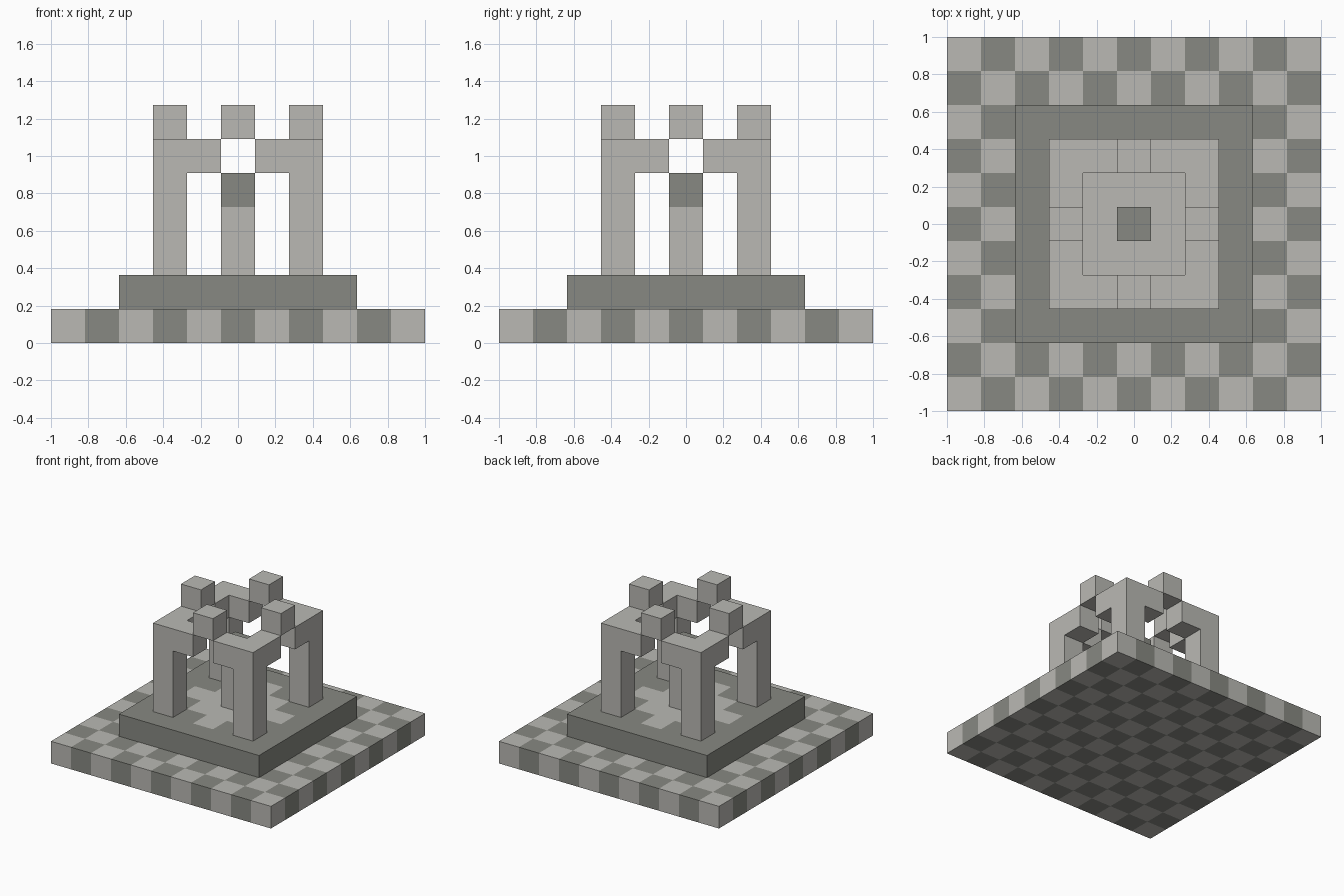
import bpy
import bmesh
from mathutils import Vector

if "Cube" in bpy.data.objects:
    bpy.data.objects.remove(bpy.data.objects["Cube"], do_unlink=True)

U = 2 / 11  # one block


def material(name, color):
    mat = bpy.data.materials.new(name)
    mat.use_nodes = True
    mat.diffuse_color = color
    mat.node_tree.nodes["Principled BSDF"].inputs["Base Color"].default_value = color
    return mat


LIGHT, DARK = 0, 1
MATERIALS = [material("light stone", (0.49, 0.485, 0.455, 1)),
             material("dark stone", (0.245, 0.25, 0.223, 1))]


def extrude(bm, faces, height, keep=False):
    """Extrude faces along z and return the new end faces."""
    out = bmesh.ops.extrude_face_region(bm, geom=faces, use_keep_orig=keep)["geom"]
    verts = [g for g in out if isinstance(g, bmesh.types.BMVert)]
    bmesh.ops.translate(bm, verts=verts, vec=(0, 0, height))
    return [g for g in out if isinstance(g, bmesh.types.BMFace)]


def grid(bm, cells, center):
    """Flat square of cells by cells blocks, measured in blocks."""
    bmesh.ops.create_grid(bm, x_segments=cells, y_segments=cells, size=cells / 2)
    bmesh.ops.translate(bm, verts=bm.verts, vec=center)


def finish(bm, name, rule):
    """Colour each face by the block behind it, then scale to size."""
    bmesh.ops.recalc_face_normals(bm, faces=bm.faces)
    for face in bm.faces:
        face.normal_update()
        block = face.calc_center_median() - face.normal * 0.5
        face.material_index = rule(block, face.normal)
    bmesh.ops.scale(bm, verts=bm.verts, vec=Vector((U, U, U)))
    mesh = bpy.data.meshes.new(name)
    bm.to_mesh(mesh)
    bm.free()
    for mat in MATERIALS:
        mesh.materials.append(mat)
    obj = bpy.data.objects.new(name, mesh)
    bpy.context.collection.objects.link(obj)
    return obj


def stack(name, cells, center, layers, rule):
    """Solid block stack on a square footprint."""
    bm = bmesh.new()
    grid(bm, cells, center)
    top = extrude(bm, bm.faces[:], 1, keep=True)
    for _ in range(layers - 1):
        top = extrude(bm, top, 1)
    return finish(bm, name, rule)


def checker(block, normal):
    return (round(block.x) + round(block.y)) % 2


def floor_pattern(block, normal):
    # Light inner square with one extra block in the middle of each side
    x, y = abs(round(block.x)), abs(round(block.y))
    inside = max(x, y) <= 1 or (max(x, y) == 2 and min(x, y) == 0)
    return LIGHT if normal.z > 0.5 and inside else DARK


def plain(block, normal):
    return LIGHT


# Checkered base, plinth and central pillar with dark top
stack("checkered_base", 11, (0, 0, 0), 1, checker)
stack("plinth", 7, (0, 0, 1), 1, floor_pattern)
stack("central_pillar", 1, (0, 0, 2), 3,
      lambda block, normal: DARK if block.z > 4 else LIGHT)

# Corner posts with L-shaped caps, mirrored to all four corners
bm = bmesh.new()
grid(bm, 2, (2 - 0.5, 2 - 0.5, 5))
inner = min(bm.faces, key=lambda f: sum(f.calc_center_median()))
bmesh.ops.delete(bm, geom=[inner], context="FACES")
extrude(bm, bm.faces[:], 1, keep=True)
bm.normal_update()
corner = max((f for f in bm.faces if f.calc_center_median().z < 5.1),
             key=lambda f: sum(f.calc_center_median()))
extrude(bm, [corner], -3)
posts = finish(bm, "corner_posts", plain)
mirror = posts.modifiers.new("four corners", "MIRROR")
mirror.use_axis = (True, True, False)
mirror.use_mirror_merge = False

# Raised blocks bridging the gaps between the caps
for side, x, y in (("front", 0, -2), ("back", 0, 2), ("left", 2, 0), ("right", -2, 0)):
    stack(side + "_top_block", 1, (x, y, 6), 1, plain)
